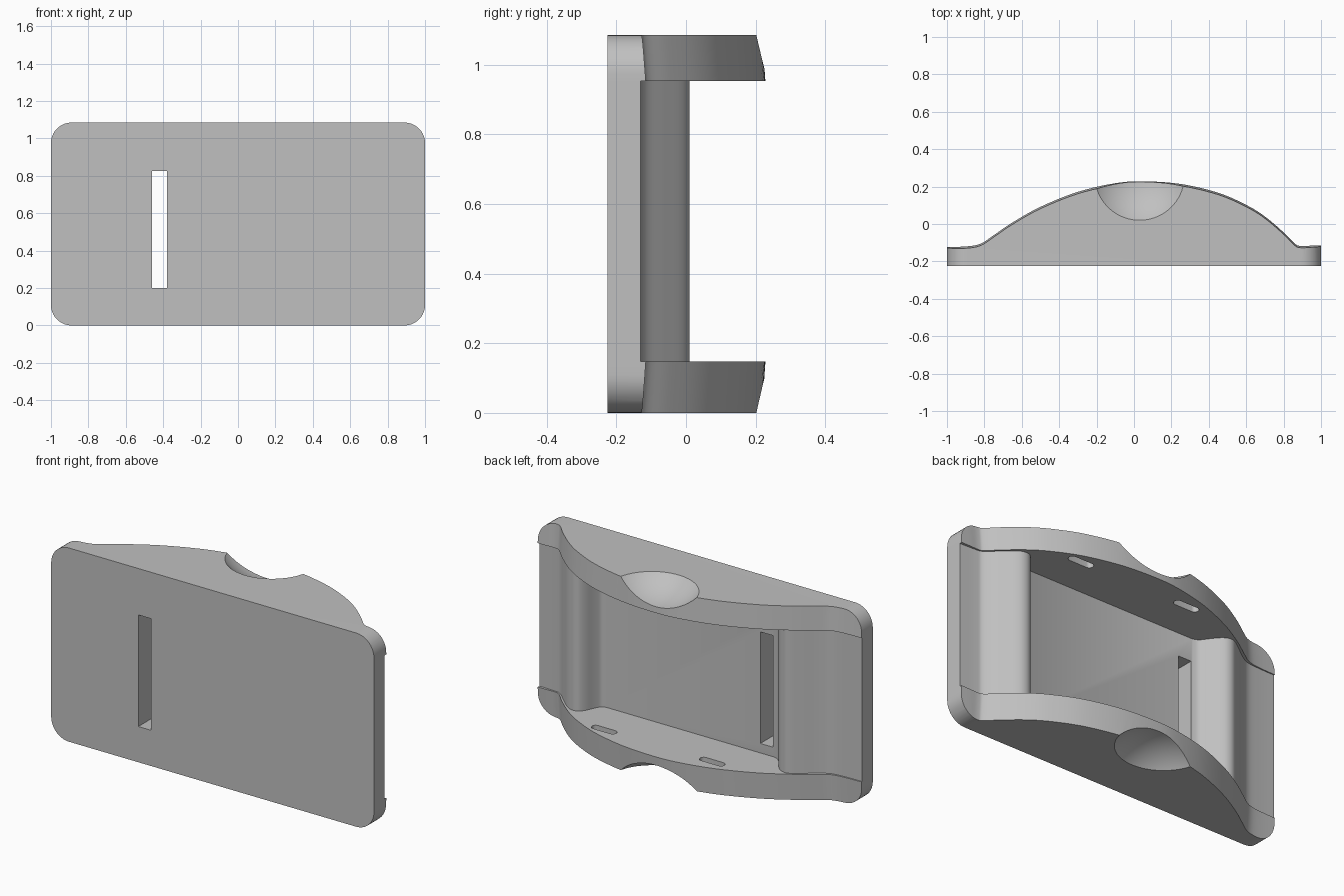
import bpy, bmesh, math

if "Cube" in bpy.data.objects:
    bpy.data.objects.remove(bpy.data.objects["Cube"], do_unlink=True)

HEIGHT, FRONT = 1.085, -0.225
LOW, HIGH = 0.147, 0.953      # inner faces of the two end cheeks

grey = bpy.data.materials.new("plain grey")
grey.use_nodes = True
grey.diffuse_color = (0.53, 0.53, 0.53, 1)
grey.node_tree.nodes["Principled BSDF"].inputs["Base Color"].default_value = grey.diffuse_color


def spline(pts, steps=5):
    """Smooth curve through the given points."""
    out = []
    for i in range(len(pts) - 1):
        a, b, c, d = (pts[min(max(i + k, 0), len(pts) - 1)] for k in (-1, 0, 1, 2))
        for s in range(steps):
            t = s / steps
            out.append(tuple(
                0.5 * (2 * q + (r - p) * t + (2 * p - 5 * q + 4 * r - w) * t ** 2
                       + (3 * q - p - 3 * r + w) * t ** 3)
                for p, q, r, w in zip(a, b, c, d)))
    return out + [pts[-1]]


def loft(name, rings):
    """Closed solid through a stack of equal-length rings."""
    bm = bmesh.new()
    loops = [[bm.verts.new(p) for p in ring] for ring in rings]
    n = len(loops[0])
    for a, b in zip(loops, loops[1:]):
        for i in range(n):
            bm.faces.new((a[i], a[(i + 1) % n], b[(i + 1) % n], b[i]))
    bm.faces.new(loops[0][::-1])
    bm.faces.new(loops[-1])
    bmesh.ops.recalc_face_normals(bm, faces=bm.faces)
    mesh = bpy.data.meshes.new(name)
    bm.to_mesh(mesh)
    bm.free()
    mesh.materials.append(grey)
    obj = bpy.data.objects.new(name, mesh)
    bpy.context.collection.objects.link(obj)
    return obj


def rounded(cx, cy, hx, hy, r, steps=10):
    """Outline of a rounded rectangle."""
    pts = []
    for k, (sx, sy) in enumerate(((1, 1), (-1, 1), (-1, -1), (1, -1))):
        for i in range(steps + 1):
            a = math.pi / 2 * (k + i / steps)
            pts.append((cx + sx * (hx - r) + r * math.cos(a),
                        cy + sy * (hy - r) + r * math.sin(a)))
    return pts


def cut(target, tool, operation="DIFFERENCE"):
    mod = target.modifiers.new(tool.name, "BOOLEAN")
    mod.object, mod.operation, mod.solver = tool, operation, "EXACT"
    bpy.ops.object.select_all(action="DESELECT")
    bpy.context.view_layer.objects.active = target
    target.select_set(True)
    bpy.ops.object.modifier_apply(modifier=mod.name)
    bpy.data.objects.remove(tool, do_unlink=True)


# Body: arched back outline, drafted slightly toward both outer ends
arch = spline([(1.05, -.115), (.95, -.116), (.89, -.117), (.86, -.105), (.8, -.045),
               (.7, .04), (.6, .102), (.45, .167), (.25, .214), (.05, .228),
               (-.1, .218), (-.3, .172), (-.5, .092), (-.65, .008), (-.75, -.06),
               (-.82, -.105), (-.9, -.12), (-1.05, -.125)])


def body_ring(z, draft):
    return [(x, y - draft, z) for x, y in arch] + [(-1.05, FRONT, z), (1.05, FRONT, z)]


body = loft("buckle_body", [body_ring(0, .01), body_ring(LOW, 0),
                            body_ring(HIGH, 0), body_ring(HEIGHT, .01)])

# Rounded plate corners
outline = rounded(0, HEIGHT / 2, 1, HEIGHT / 2, .11)
cut(body, loft("corner_trim", [[(x, y, z) for x, z in outline] for y in (-.4, .4)]), "INTERSECT")

# Channel between the cheeks, with a rounded bar left at each side
left_bar = spline([(1.0, -.13), (.9, -.126), (.86, -.115), (.8, -.06), (.74, -.007),
                   (.7, .01), (.665, .004), (.64, -.025), (.62, -.07), (.6, -.104), (.575, -.115)])
right_bar = spline([(-.465, -.115), (-.5, -.1), (-.53, -.06), (-.565, -.018), (-.6, .004),
                    (-.64, .001), (-.7, -.04), (-.76, -.085), (-.82, -.118), (-.9, -.127), (-1.0, -.13)])
floor = [(1.2, .6), (1.2, -.13)] + left_bar + right_bar + [(-1.2, -.13), (-1.2, .6)]
cut(body, loft("channel_cutter", [[(x, y, z) for x, y in floor] for z in (LOW, HIGH)]))

# Strap slot through the plate
slot = [(-.46, .2), (-.38, .2), (-.38, .825), (-.46, .825)]
cut(body, loft("slot_cutter", [[(x, y, z) for x, z in slot] for y in (-.4, 0)]))

# Small recesses in the inner faces of both cheeks
for x0 in (.43, -.24):
    recess = rounded(x0, .11, .075, .022, .0215, 6)
    cut(body, loft("recess_cutter", [[(x, y, z) for x, y in recess]
                                     for z in (LOW - .045, HIGH + .045)]))

# Finger scoops on the outer faces of both cheeks
for z in (-.238, HEIGHT + .238):
    bpy.ops.mesh.primitive_uv_sphere_add(segments=72, ring_count=48, radius=.338, location=(.03, .26, z))
    scoop = bpy.context.object
    scoop.name = "scoop_cutter"
    scoop.data.materials.append(grey)
    cut(body, scoop)

bpy.ops.object.select_all(action="DESELECT")
body.select_set(True)
bpy.context.view_layer.objects.active = body
bpy.ops.object.shade_smooth_by_angle(angle=math.radians(30))
